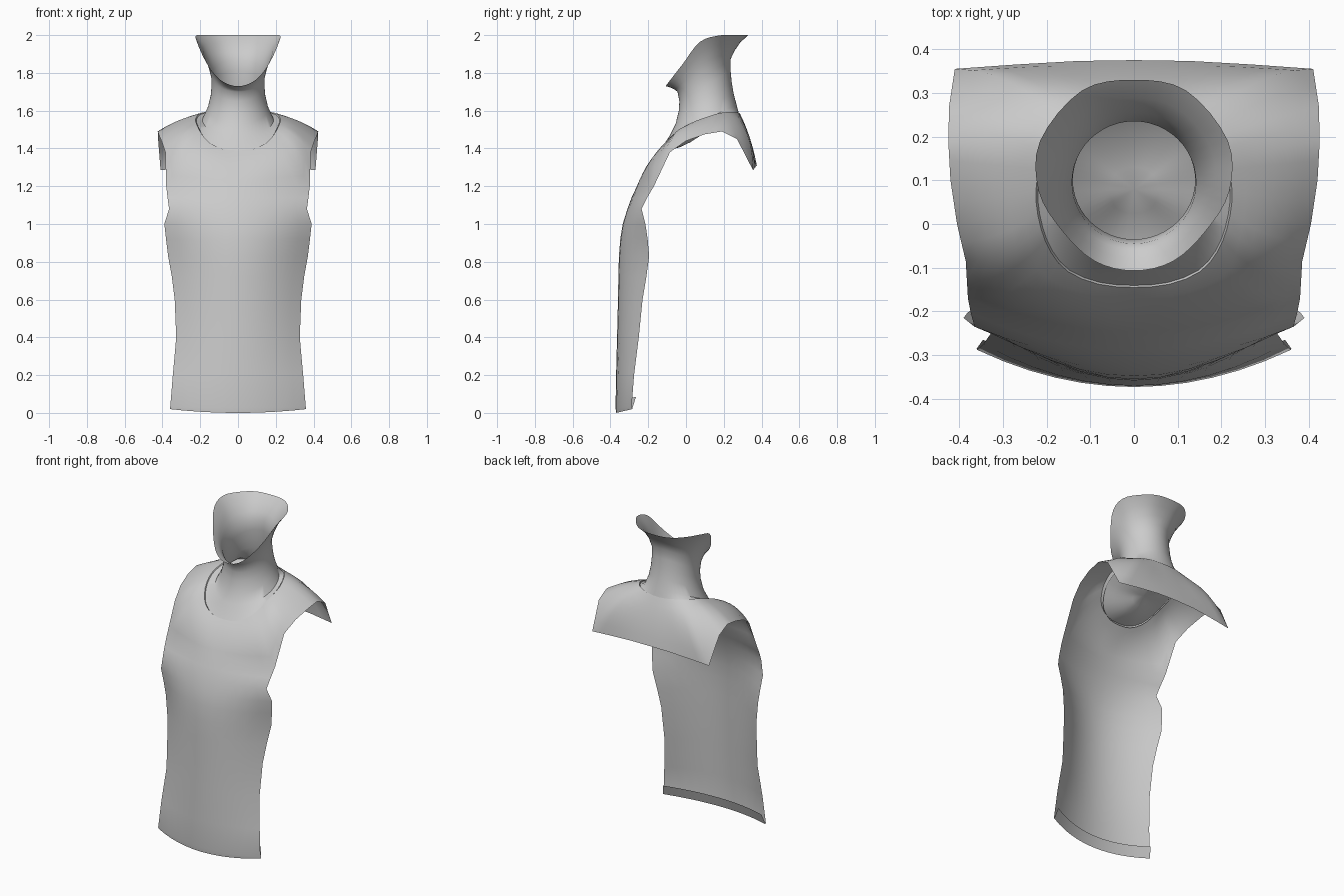
import bpy, bmesh, math
from mathutils import Vector as V

if "Cube" in bpy.data.objects:
    bpy.data.objects.remove(bpy.data.objects["Cube"])

mat = bpy.data.materials.new("light_grey")
mat.diffuse_color = (0.6, 0.6, 0.6, 1)
mat.use_nodes = True
mat.node_tree.nodes["Principled BSDF"].inputs["Base Color"].default_value = mat.diffuse_color


def upsample(pts, n, smooth=True):
    """Refine an open polyline, n steps per span, curved or straight."""
    pts = [V(p) for p in pts]
    out = []
    for i in range(len(pts) - 1):
        p1, p2 = pts[i], pts[i + 1]
        p0 = pts[i - 1] if i else V((-p2.x, p2.y, p2.z))
        p3 = pts[i + 2] if i + 2 < len(pts) else V((-p1.x, p1.y, p1.z))
        for k in range(n):
            t = k / n
            if smooth:
                out.append(0.5 * (2 * p1 + (p2 - p0) * t + (2 * p0 - 5 * p1 + 4 * p2 - p3) * t * t
                                  + (3 * p1 - p0 - 3 * p2 + p3) * t ** 3))
            else:
                out.append(p1.lerp(p2, t))
    return out + [pts[-1]]


def make(name, grids):
    """Skin grids of points for the +x half, then mirror to the other side."""
    bm = bmesh.new()
    for rows in grids:
        vs = [[bm.verts.new(p) for p in r] for r in rows]
        for a, b in zip(vs, vs[1:]):
            for j in range(len(a) - 1):
                bm.faces.new((a[j], a[j + 1], b[j + 1], b[j]))
    bmesh.ops.remove_doubles(bm, verts=bm.verts, dist=0.0005)
    me = bpy.data.meshes.new(name)
    bm.to_mesh(me)
    bm.free()
    me.materials.append(mat)
    ob = bpy.data.objects.new(name, me)
    bpy.context.collection.objects.link(ob)
    bpy.ops.object.select_all(action='DESELECT')
    ob.select_set(True)
    bpy.context.view_layer.objects.active = ob
    bpy.ops.object.shade_smooth_by_angle(angle=math.radians(50))
    m = ob.modifiers.new("mirror", 'MIRROR')
    m.merge_threshold = 0.001
    return ob


# front panel: height, centre depth, half width, edge depth
PANEL = [(0.0, -.37, .36, -.285), (.03, -.373, .359, -.288), (.2, -.37, .345, -.275),
         (.4, -.365, .327, -.25), (.6, -.36, .335, -.23), (.72, -.358, .35, -.21),
         (.83, -.355, .37, -.195), (.92, -.348, .381, -.203), (1.0, -.335, .39, -.215),
         (1.08, -.31, .365, -.235), (1.14, -.288, .373, -.205), (1.2, -.26, .38, -.17)]


def panel_row(z, yc, w, ye, n=6):
    lift = 0.02 if z < 0.02 else 0
    return [V((w * t, yc + (ye - yc) * t * t, z + lift * t * t))
            for t in (i / n for i in range(n + 1))]


front = [panel_row(*r) for r in PANEL]
# hem folded up on the inside
hem = [V((p.x * .96, p.y + .02, p.z + .065)) for p in front[0]]
front.insert(0, hem)

# neckline, front to back
collar = upsample([(0, -.145, 1.39), (.08, -.138, 1.397), (.15, -.11, 1.43), (.19, -.065, 1.473),
                   (.213, -.01, 1.515), (.224, .05, 1.545), (.222, .1, 1.563), (.21, .15, 1.58),
                   (.19, .195, 1.59), (.16, .235, 1.593), (.11, .265, 1.592),
                   (.055, .28, 1.588), (0, .285, 1.586)], 2)
# armhole and upper back edge
outer = front[-1] + upsample([(.38, -.17, 1.2), (.385, -.085, 1.38), (.405, 0, 1.44),
                              (.42, .1, 1.475), (.425, .19, 1.49), (.423, .27, 1.45),
                              (.41, .355, 1.285), (.27, .365, 1.298), (.13, .373, 1.308),
                              (0, .375, 1.31)], 2, False)[1:]
# outward swell of the cloth between neckline and outer edge
swell = upsample([(0, -.008, .005), (0, -.012, .01), (0, -.02, .015), (0, -.035, .02),
                  (0, -.02, .02), (0, -.005, .015), (0, 0, .012), (0, 0, .012), (0, .005, .02),
                  (0, .03, .035), (0, .02, .02), (0, .01, .01), (0, .008, .008)], 2, False)
yoke = []
for k in range(7):
    t = k / 6
    yoke.append([o.lerp(c, t) + s * (4 * t * (1 - t)) for o, c, s in zip(outer, collar, swell)])
# narrow lip turned in at the neckline
lip = [V((p.x * .95, .08 + (p.y - .08) * .95, p.z - .02)) for p in collar]
make("shirt", [front, yoke, [collar, lip]])


# neck: rings given by front point, back point and half width
def ring(yf, zf, yb, zb, w, n=24):
    out = []
    for i in range(n + 1):
        a = math.pi * i / n
        f = (1 - math.cos(a)) / 2
        out.append(V((w * math.sin(a) if i < n else 0, yf + (yb - yf) * f, zf + (zb - zf) * f)))
    return out


base = [V((p.x * .98, .08 + (p.y - .08) * .98, p.z - .005)) for p in collar]
throat = ring(-.045, 1.70, .235, 1.87, .142)
rim = upsample([(0, -.107, 1.73), (.09, -.085, 1.76), (.165, -.015, 1.85), (.218, .075, 1.965),
                (.215, .19, 2.0), (.12, .305, 2.0), (0, .33, 2.0)], 4)
for p in rim:
    p.z = min(p.z, 2.0)


def flare(t, pull):
    return [V((a.x + (b.x - a.x) * pull, a.y + (b.y - a.y) * pull, a.z + (b.z - a.z) * t))
            for a, b in zip(throat, rim)]


neck = [base, ring(-.085, 1.47, .268, 1.63, .188), ring(-.055, 1.53, .252, 1.69, .16),
        ring(-.038, 1.60, .242, 1.75, .145), ring(-.035, 1.65, .236, 1.81, .14), throat,
        flare(.35, .22), flare(.7, .55), rim]
make("neck", [neck])

# shallow bowl closing the bottom of the neck
centre = V((0, .08, 1.47))
bowl = []
for t in (0, .25, .5, .75, 1):
    bowl.append([p.lerp(centre, t) - V((0, 0, .02 * t * (1 - t) * 4)) for p in base])
make("neck_floor", [bowl])
